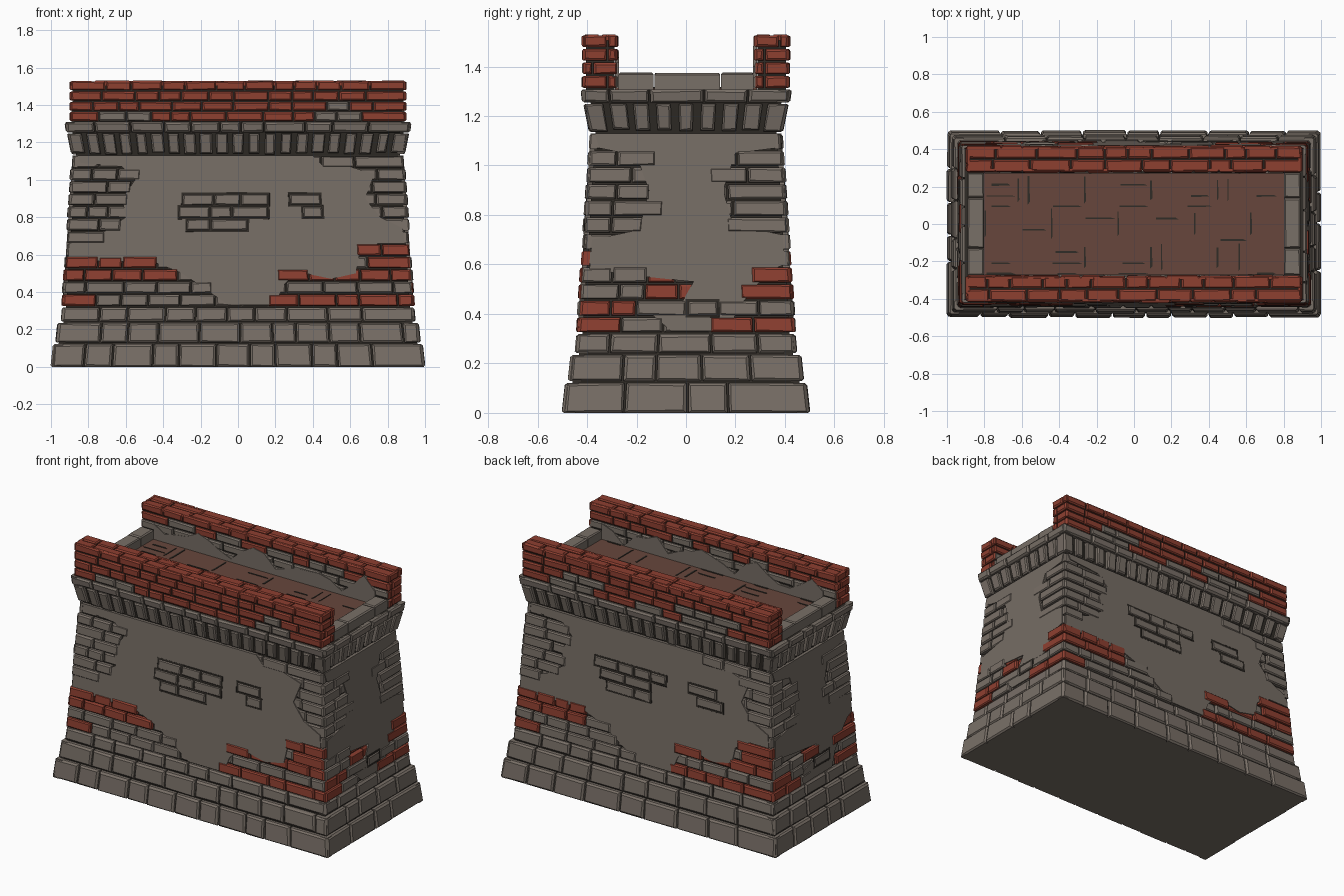
import bpy, bmesh, math, random
from mathutils import Vector

random.seed(7)
if "Cube" in bpy.data.objects:
    bpy.data.objects.remove(bpy.data.objects["Cube"])


def material(name, rgb):
    m = bpy.data.materials.new(name)
    m.use_nodes = True
    m.diffuse_color = (*rgb, 1)
    m.node_tree.nodes["Principled BSDF"].inputs["Base Color"].default_value = (*rgb, 1)
    return m


MATS = [material("stone", (0.19, 0.16, 0.135)), material("red_brick", (0.27, 0.05, 0.03)),
        material("dark_mortar", (0.03, 0.025, 0.02)), material("floor_clay", (0.135, 0.062, 0.045)),
        material("plaster", (0.18, 0.152, 0.128))]
STONE, RED, DARK, CLAY, PLASTER = range(5)


def finish(bm, name):
    bmesh.ops.recalc_face_normals(bm, faces=bm.faces)
    me = bpy.data.meshes.new(name)
    bm.to_mesh(me)
    bm.free()
    for m in MATS:
        me.materials.append(m)
    ob = bpy.data.objects.new(name, me)
    bpy.context.collection.objects.link(ob)
    return ob


def loft(bm, rings, mat, caps=True):
    """Skin a list of point rings of equal length."""
    rows = [[bm.verts.new(p) for p in r] for r in rings]
    faces = []
    for a, b in zip(rows, rows[1:]):
        for i in range(len(a)):
            j = (i + 1) % len(a)
            faces.append(bm.faces.new((a[i], a[j], b[j], b[i])))
    if caps:
        faces += [bm.faces.new(rows[0][::-1]), bm.faces.new(rows[-1])]
    for f in faces:
        f.material_index = mat
    return faces


def brick(bm, P, u0, u1, v0, v1, out, back, mat, c=0.007, g=0.004, wob=0.003):
    """Chamfered block on the surface P(u, v, depth)."""
    def ring(i, d, w=0.0):
        pts = [(u0 + i, v0 + i), (u1 - i, v0 + i), (u1 - i, v1 - i), (u0 + i, v1 - i)]
        return [P(u + random.uniform(-w, w), v + random.uniform(-w, w), d) for u, v in pts]
    loft(bm, [ring(g, -back), ring(g, out - c), ring(g + c, out, wob)], mat)


def cuts(a, b, lo, hi):
    """Random brick joints from a to b."""
    xs = [a]
    while b - xs[-1] > hi * 1.3:
        xs.append(xs[-1] + random.uniform(lo, hi))
    return list(zip(xs, xs[1:] + [b]))


def slab(bm, P, poly, d, back, mat):
    loft(bm, [[P(u, v, -back) for u, v in poly], [P(u, v, d) for u, v in poly]], mat)


def inside(poly, u, v):
    hit = False
    for (a, b), (c, d) in zip(poly, poly[1:] + poly[:1]):
        if (b > v) != (d > v) and u < (c - a) * (v - b) / (d - b) + a:
            hit = not hit
    return hit


def in_rects(rects, u, v):
    return any(a <= u <= b and c <= v <= d for a, b, c, d in rects)


def side_map(k, h, ref=None):
    """Sloped wall side k; h(z) is the half depth, half length is 0.5 more."""
    n = [Vector((0, -1, 0)), Vector((1, 0, 0)), Vector((0, 1, 0)), Vector((-1, 0, 0))][k]
    t = Vector((-n.y, n.x, 0))
    hn, ht = (0, 0.5) if k % 2 == 0 else (0.5, 0)

    def P(u, v, d):
        if ref is not None:
            u *= (h(v) + ht) / (h(ref) + ht)
        return t * u + n * (h(v) + hn + d) + Vector((0, 0, v))
    return P, lambda z: h(z) + ht


def slope(z0, h0, z1, h1):
    return lambda z: h0 + (h1 - h0) * (z - z0) / (z1 - z0)


body = slope(0.32, 0.439, 1.13, 0.385)

# Solid core behind the masonry
bm = bmesh.new()
prof = [(0, .478), (.13, .458), (.24, .432), (.32, .419), (1.13, .366), (1.25, .385), (1.308, .405)]
faces = loft(bm, [[(x * (h + .5), y * h, z) for x, y in ((-1, -1), (1, -1), (1, 1), (-1, 1))]
                  for z, h in prof], DARK)
for f in faces:
    if f.calc_center_median().z < 0.001:
        f.material_index = STONE
finish(bm, "wall_core")

# Stepped base, cornice: (name, bottom, top, half depths, block lengths)
for name, z0, z1, h0, h1, lo, hi in [("base_course", 0, .125, .498, .484, .13, .26),
                                     ("plinth_course", .125, .238, .474, .462, .12, .24),
                                     ("upper_plinth_course", .238, .322, .446, .438, .12, .22),
                                     ("cornice", 1.25, 1.312, .416, .424, .1, .24)]:
    bm = bmesh.new()
    for k in range(4):
        P, L = side_map(k, slope(z0, h0, z1, h1), (z0 + z1) / 2)
        e = L((z0 + z1) / 2)
        for a, b in cuts(-e, e, lo, hi):
            brick(bm, P, a, b, z0 - (0.004 if z0 == 0 else 0), z1, random.uniform(0, .005), .05, STONE, c=.01)
    finish(bm, name)

# Plaster outlines, bare patches and red areas for long and short sides
PLASTER_LONG = [(-.86, 1.13), (-.84, 1.09), (-.62, 1.07), (-.55, 1.0), (-.62, .9), (-.6, .8), (-.72, .72),
                (-.9, .66), (-.91, .57), (-.45, .56), (-.3, .5), (-.05, .33), (.2, .33), (.24, .43), (.31, .51),
                (.5, .47), (.63, .5), (.65, .6), (.75, .66), (.89, .66), (.88, .74), (.76, .8), (.68, .9),
                (.73, 1.03), (.6, 1.07), (.45, 1.08), (.4, 1.13)]
PLASTER_SHORT = [(-.37, 1.13), (-.35, 1.07), (-.2, 1.04), (-.15, .9), (-.19, .74), (-.38, .7), (-.39, .58),
                 (-.16, .55), (.03, .53), (-.02, .44), (-.14, .4), (-.06, .33), (.17, .33), (.21, .42), (.27, .5),
                 (.35, .58), (.4, .6), (.39, .72), (.19, .76), (.15, .9), (.2, 1.05), (.36, 1.07), (.37, 1.13)]
RED_LONG = [(-1, -.38, .45, .56), (-1, -.7, .32, .388), (.2, 1, .32, .388), (.25, .6, .45, .52), (.66, 1, .45, .66)]
RED_SHORT = [(-.5, -.2, .32, .45), (.18, .5, .32, .388), (-.16, .04, .46, .58), (.27, .5, .45, .58)]
BARE_LONG = [(-.3, .1, .79, .93), (-.22, -.02, .72, .79), (.3, .5, .79, .86), (.28, .42, .86, .93)]
BARE_SHORT = [(.06, .14, .39, .45)]

# Brick courses and plaster of the sloped body
bricks, coat = bmesh.new(), bmesh.new()
for k in range(4):
    poly, reds, bare = ((PLASTER_LONG, RED_LONG, BARE_LONG), (PLASTER_SHORT, RED_SHORT, BARE_SHORT))[k % 2]
    slab(coat, side_map(k, body)[0], poly, 0, .03, PLASTER)
    zs = [.322 + .0673 * i for i in range(13)]
    for z0, z1 in zip(zs, zs[1:]):
        zm = (z0 + z1) / 2
        P, L = side_map(k, body, zm)
        for a, b in cuts(-L(zm), L(zm), .1, .21):
            u = (a + b) / 2
            hidden = inside(poly, u, zm)
            out = -.006 if hidden else random.uniform(.002, .008)
            if hidden and in_rects(bare, u, zm):
                out = .007
                brick(bricks, P, a - .004, b + .004, z0 - .004, z1 + .004, .002, .02, DARK, c=.001, g=0)
            brick(bricks, P, a, b, z0, z1, out, .03, RED if in_rects(reds, u, zm) else STONE)
finish(bricks, "body_bricks")
finish(coat, "body_plaster")

# Flared corbels under the cornice
bm = bmesh.new()
for k in range(4):
    P, L = side_map(k, slope(1.13, .388, 1.25, .412), 1.25)
    e = L(1.25)
    n = round(2 * e / .088)
    w = 2 * e / n
    for i in range(n):
        a = -e + i * w
        trim = random.uniform(.006, .014)
        brick(bm, P, a + (trim if i else 0), a + w - (trim if i < n - 1 else 0),
              1.132 + random.uniform(0, .01), 1.252, random.uniform(-.002, .004), .04, STONE)
finish(bm, "corbels")

# Two brick parapets, each a half turn of the other
rows = [1.31 + .055 * i for i in range(5)]
GREY = {1: [(-.8, -.5, 1.31, 1.365), (.42, .7, 1.31, 1.365), (.42, .56, 1.365, 1.42)],
        -1: [(-.65, -.35, 1.31, 1.42), (-.1, .15, 1.31, 1.365), (.25, .6, 1.31, 1.42)]}
for s, name in ((1, "front"), (-1, "back")):
    def flat(fn):
        def P(u, v, d):
            x, y, z = fn(u, v, d)
            return Vector((s * x, s * y, z))
        return P
    outer = flat(lambda u, v, d: (u, -.417 - d, v))
    inner = flat(lambda u, v, d: (u, -.277 + d, v))
    top = flat(lambda u, v, d: (u, v, 1.525 + d))
    bm = bmesh.new()
    loft(bm, [[(x * .885, s * y, z) for x, y in ((-1, -.405), (1, -.405), (1, -.289), (-1, -.289))]
              for z in (1.30, 1.515)], DARK)
    for z0, z1 in zip(rows, rows[1:]):
        zm = (z0 + z1) / 2
        for a, b in cuts(-.897, .897, .1, .2):
            grey = in_rects(GREY[s], (a + b) / 2, zm)
            brick(bm, outer, a, b, z0, z1, random.uniform(-.001, .005), .02, STONE if grey else RED)
        for a, b in cuts(-.897, .897, .1, .2):
            grey = zm < 1.42 or (zm < 1.475 and random.random() < .4)
            brick(bm, inner, a, b, z0, z1, random.uniform(-.001, .005), .02, STONE if grey else RED)
        for e in (-1, 1):
            end = flat(lambda u, v, d: (e * (.897 + d), u, v))
            mid = -.347 + random.choice((-.03, .03))
            for a, b in ((-.417, mid), (mid, -.277)):
                brick(bm, end, a, b, z0, z1, random.uniform(0, .005), .02, RED)
    for v0, v1 in ((-.417, -.347), (-.347, -.277)):
        for a, b in cuts(-.897, .897, .11, .22):
            brick(bm, top, a, b, v0, v1, random.uniform(-.001, .005), .02, RED)
    # Ragged plaster on the inner face
    xs = [-.8 + .08 * i for i in range(21)]
    edge = [(x, 1.38 + .09 * math.sin(i * 1.3) * random.random() + .02) for i, x in enumerate(xs)]
    slab(bm, inner, [(.8, 1.305), (-.8, 1.305)] + edge, .006, .01, PLASTER)
    finish(bm, name + "_parapet")

# Low stone end walls
bm = bmesh.new()
for e in (-1, 1):
    P = lambda u, v, d: Vector((e * v, u, 1.372 + d))
    for a, b in ((-.275, -.13), (-.13, .14), (.14, .275)):
        brick(bm, P, a, b, .8, .892, random.uniform(-.002, .004), .07, STONE, g=.002)
finish(bm, "end_walls")

# Walkway floor with open joints in a basket pattern
bm = bmesh.new()
P = lambda u, v, d: Vector((u, v, 1.314 + d))
slab(bm, P, [(-.805, -.285), (.805, -.285), (.805, .285), (-.805, .285)], 0, .02, CLAY)
for i in range(9):
    for j in range(3):
        cx, cy = -.71 + .1775 * i, -.18 + .18 * j
        for q in (-.085, -.03, .03):
            if random.random() < .55:
                r, w = random.uniform(.05, .085), random.uniform(.003, .006)
                u, v, du, dv = (cx + q, cy, w, r) if (i + j) % 2 else (cx, cy + q, r, w)
                slab(bm, P, [(u - du, v - dv), (u + du, v - dv * .8), (u + du * .7, v + dv), (u - du, v + dv)],
                     .003, .002, DARK)
finish(bm, "walkway_floor")
